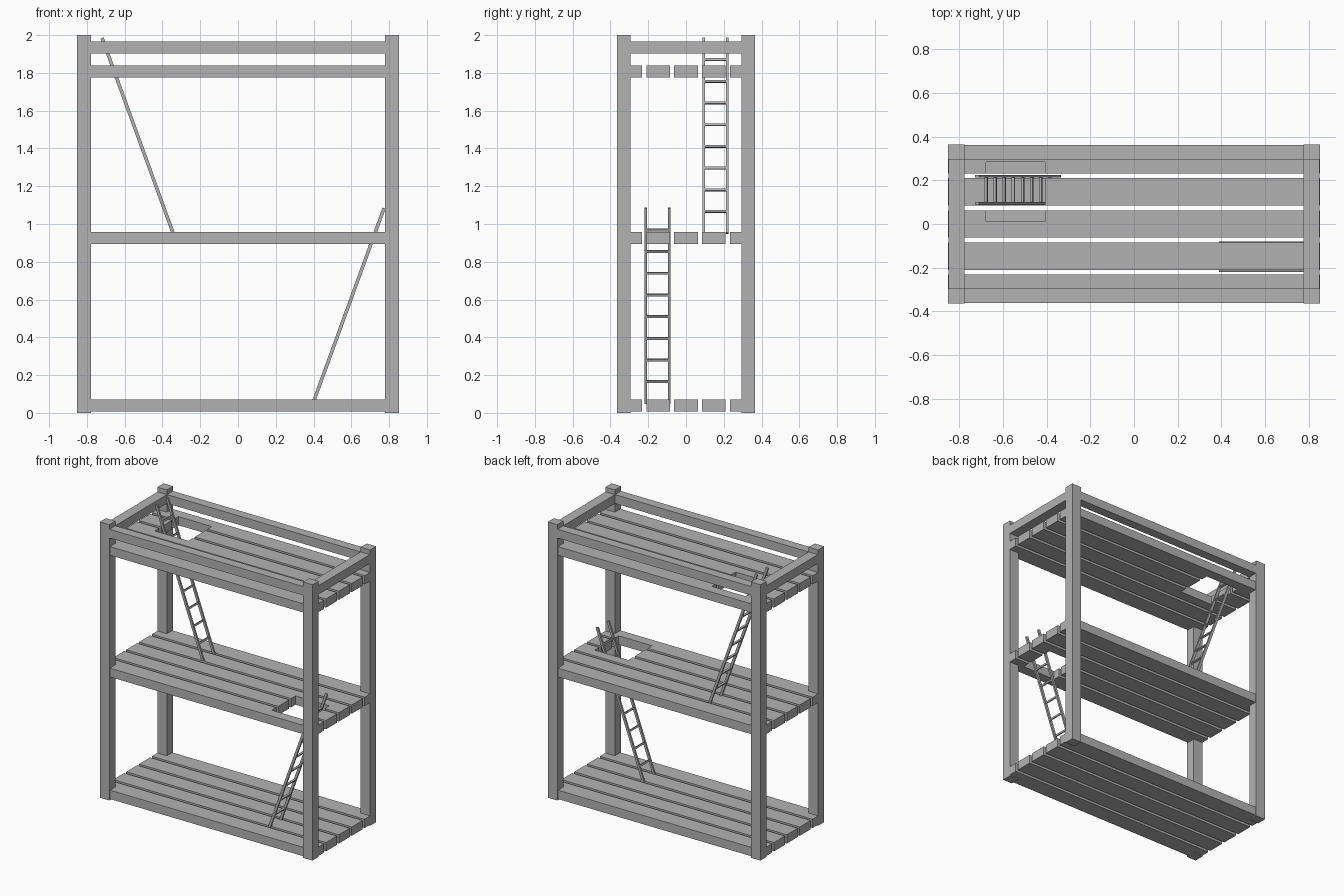
import bpy, bmesh, math
from mathutils import Matrix, Vector

if "Cube" in bpy.data.objects:
    bpy.data.objects.remove(bpy.data.objects["Cube"])

X, Y = 0.853, 0.365        # outer half sizes
PX, PY = 0.777, 0.295      # inner faces of the posts
PITCH, HALF = 0.1475, 0.0625   # plank spacing and half width

grey = bpy.data.materials.new("grey")
grey.diffuse_color = (0.45, 0.45, 0.45, 1)
grey.use_nodes = True
grey.node_tree.nodes["Principled BSDF"].inputs["Base Color"].default_value = grey.diffuse_color


def finish(name, bm):
    bmesh.ops.recalc_face_normals(bm, faces=bm.faces)
    me = bpy.data.meshes.new(name)
    bm.to_mesh(me)
    bm.free()
    me.materials.append(grey)
    ob = bpy.data.objects.new(name, me)
    bpy.context.collection.objects.link(ob)
    return ob


def prism(name, pts, z0, z1, s=1):
    """Extrude an xy outline; s = -1 turns it half a turn about z."""
    bm = bmesh.new()
    face = bm.faces.new([bm.verts.new((s * x, s * y, z0)) for x, y in pts])
    ext = bmesh.ops.extrude_face_region(bm, geom=[face])["geom"]
    bmesh.ops.translate(bm, vec=(0, 0, z1 - z0),
                        verts=[v for v in ext if isinstance(v, bmesh.types.BMVert)])
    return finish(name, bm)


def box(name, x0, x1, y0, y1, z0, z1, s=1):
    return prism(name, [(x0, y0), (x1, y0), (x1, y1), (x0, y1)], z0, z1, s)


# corner posts
for sx in (-1, 1):
    for sy in (-1, 1):
        box("corner_post", sx * PX, sx * X, sy * PY, sy * Y, 0, 2)

# guard rails around the top
for s in (-1, 1):
    box("long_top_rail", -PX, PX, PY, Y - 0.002, 1.902, 1.966, s)
    box("end_top_rail", PX, X - 0.002, -PY, PY, 1.902, 1.966, s)


def shelf(name, z0, z1, hole=None, s=1):
    """Five planks; the hole (x range) is cut on the local +y side."""
    hy0, hy1 = 0.011, 0.283
    inner, outer = 2 * PITCH - HALF, 2 * PITCH + HALF
    for i in (-2, -1, 0, 1, 2):
        y0, y1 = i * PITCH - HALF, i * PITCH + HALF
        if abs(i) == 2:    # edge planks are notched around the posts
            pts = [(X, inner), (X, PY), (PX, PY), (PX, outer),
                   (-PX, outer), (-PX, PY), (-X, PY), (-X, inner)]
            if hole and i == 2:
                a, b = hole
                pts += [(a, inner), (a, hy1), (b, hy1), (b, inner)]
            prism(name + "_edge_plank", pts, z0, z1, s * (1 if i > 0 else -1))
        elif hole and i == 1:
            box(name + "_plank", -X, hole[0], y0, y1, z0, z1, s)
            box(name + "_plank", hole[1], X, y0, y1, z0, z1, s)
        elif hole and i == 0:
            a, b = hole
            prism(name + "_plank", [(-X, y0), (X, y0), (X, y1), (b, y1),
                                    (b, hy0), (a, hy0), (a, y1), (-X, y1)], z0, z1, s)
        else:
            box(name + "_plank", -X, X, y0, y1, z0, z1, s)


shelf("lower_floor", 0.008, 0.072)
shelf("middle_floor", 0.893, 0.957, (-0.74, -0.47), -1)
shelf("upper_floor", 1.775, 1.838, (-0.677, -0.407))


def ladder(name, centre, tilt):
    """Two side rails and eight rungs, leaning about the y axis."""
    length, half, t = 1.1, 0.0625, 0.013
    parts = [((0, sy * half, 0), (0.018, t, length)) for sy in (-1, 1)]
    parts += [((0, 0, length * (k / 9 - 0.5)), (0.013, 2 * half, 0.012))
              for k in range(1, 9)]
    bm = bmesh.new()
    for loc, size in parts:
        bmesh.ops.create_cube(bm, size=1, matrix=Matrix.Translation(loc)
                              @ Matrix.Diagonal(Vector((*size, 1))))
    ob = finish(name, bm)
    ob.location = centre
    ob.rotation_euler = (0, math.radians(tilt), 0)


ladder("lower_ladder", (0.585, -0.150, 0.567), 20)
ladder("upper_ladder", (-0.5315, 0.156, 1.468), -20)
